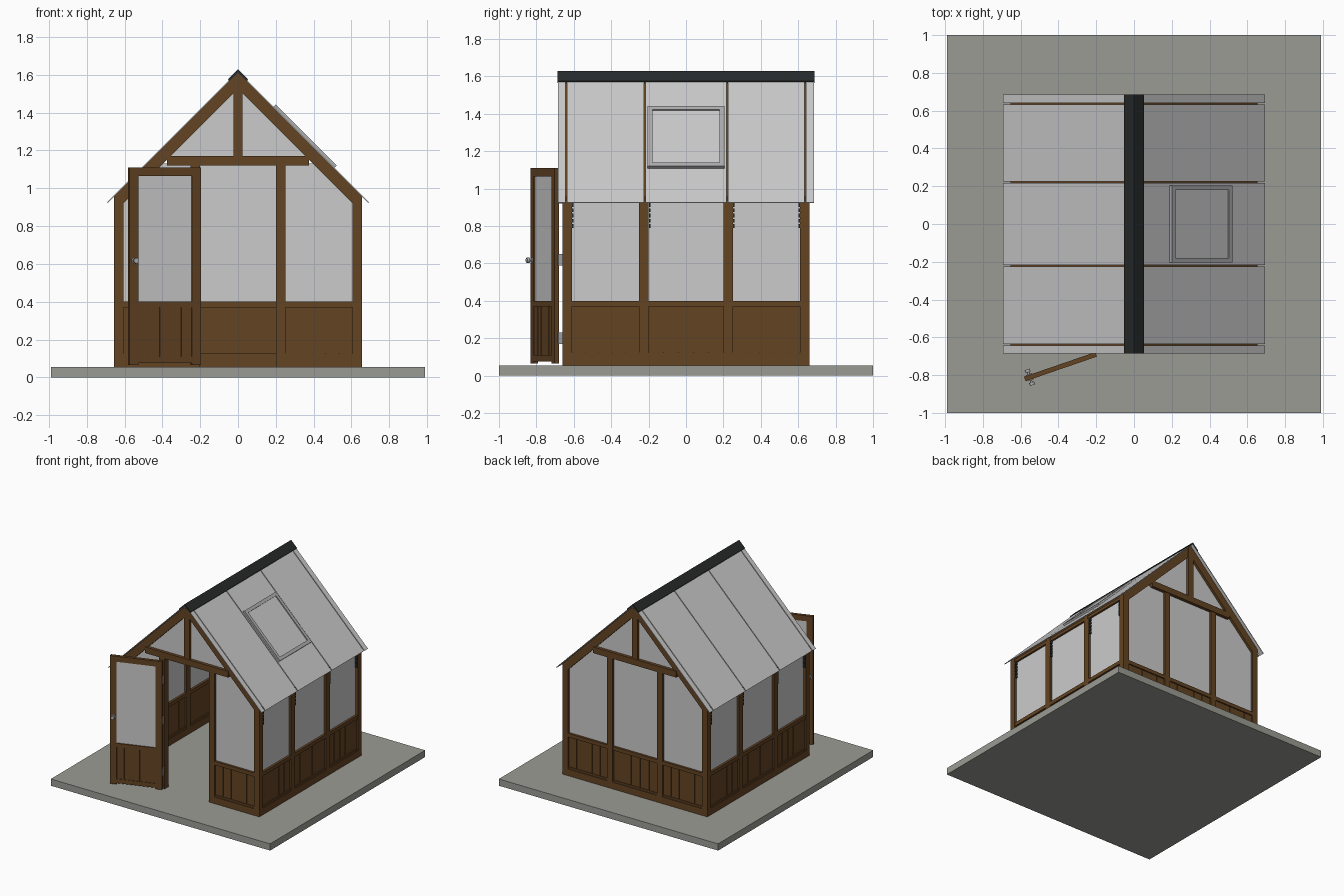
import bpy, bmesh, math
from mathutils import Matrix, Vector

if "Cube" in bpy.data.objects:
    bpy.data.objects.remove(bpy.data.objects["Cube"])


def mat(name, r, g, b):
    m = bpy.data.materials.new(name)
    m.diffuse_color = (r, g, b, 1)
    m.use_nodes = True
    m.node_tree.nodes["Principled BSDF"].inputs["Base Color"].default_value = m.diffuse_color
    return m


WOOD = mat("brown wood", 0.125, 0.056, 0.016)
GLASS = mat("pale glass", 0.60, 0.60, 0.60)
STONE = mat("grey concrete", 0.33, 0.33, 0.30)
BLACK = mat("black ridge", 0.021, 0.024, 0.024)
METAL = mat("grey metal", 0.42, 0.42, 0.43)
I = Matrix.Identity(4)


def prism(name, pts, y0, y1, m, M=I):
    """Extrude an xz outline from y0 to y1."""
    bm = bmesh.new()
    f = bm.faces.new([bm.verts.new((x, y0, z)) for x, z in pts])
    ext = bmesh.ops.extrude_face_region(bm, geom=[f])["geom"]
    bmesh.ops.translate(bm, vec=(0, y1 - y0, 0),
                        verts=[v for v in ext if isinstance(v, bmesh.types.BMVert)])
    bmesh.ops.transform(bm, matrix=M, verts=bm.verts)
    bmesh.ops.recalc_face_normals(bm, faces=bm.faces)
    me = bpy.data.meshes.new(name)
    bm.to_mesh(me)
    bm.free()
    me.materials.append(m)
    ob = bpy.data.objects.new(name, me)
    bpy.context.collection.objects.link(ob)
    return ob


def box(name, x0, x1, y0, y1, z0, z1, m, M=I):
    return prism(name, [(x0, z0), (x1, z0), (x1, z1), (x0, z1)], y0, y1, m, M)


def planks(x0, x1, y0, y1, z0, z1, M, n=5):
    """Row of upright boards with narrow grooves and a backing board."""
    w = (x1 - x0) / n
    for i in range(n):
        box("plank", x0 + i * w + 0.002, x0 + (i + 1) * w - 0.002, y0, y1, z0, z1, WOOD, M)
    box("plank_backing", x0, x1, y0 + 0.006, y1 - 0.006, z0, z1, WOOD, M)


W, D = 0.655, 0.66      # half width and half depth
IN = 0.605              # inner face of the corner posts
E = 0.925               # eave height


def lower_bay(x0, x1, v, M):
    box("sill", x0, x1, -v, -v + 0.05, 0.055, 0.11, WOOD, M)
    box("bottom_rail", x0, x1, -v + 0.006, -v + 0.044, 0.11, 0.125, WOOD, M)
    box("waist_rail", x0, x1, -v + 0.002, -v + 0.048, 0.37, 0.40, WOOD, M)
    planks(x0, x1, -v + 0.012, -v + 0.036, 0.125, 0.37, M)


# base slab
box("base_slab", -0.99, 0.99, -1, 1, 0, 0.055, STONE)

# corner posts
for sx in (-1, 1):
    for sy in (-1, 1):
        x, y = sorted((sx * IN, sx * W)), sorted((sy * 0.61, sy * D))
        box("corner_post", *x, *y, 0.055, E, WOOD)

# front and back gable walls (back is the front turned half round)
for side, M in (("front", I), ("back", Matrix.Rotation(math.pi, 4, 'Z'))):
    g0, g1 = -0.64, -0.63
    for s in (-1, 1):
        a, b = sorted((s * 0.25, s * IN))
        lower_bay(a, b, D, M)
        c, d = sorted((s * 0.2, s * 0.25))
        box(side + "_post", c, d, -D, -0.61, 0.055, 1.13, WOOD, M)
        prism(side + "_side_glass", [(s * 0.24, 0.39), (s * 0.61, 0.39), (s * 0.61, 0.94),
                                     (s * 0.42, 1.13), (s * 0.24, 1.13)], g0, g1, GLASS, M)
        prism(side + "_gable_glass", [(0, 1.15), (s * 0.39, 1.15), (0, 1.54)], g0, g1, GLASS, M)
        prism(side + "_rafter", [(0, 1.61), (s * W, 0.955), (s * W, 0.87), (0, 1.525)],
              -D, -0.61, WOOD, M)
    box(side + "_tie_beam", -0.375, 0.375, -D - 0.005, -0.605, 1.12, 1.17, WOOD, M)
    box(side + "_king_post", -0.025, 0.025, -D - 0.002, -0.608, 1.16, 1.58, WOOD, M)
    if side == "back":
        lower_bay(-0.2, 0.2, D, M)
        box("back_middle_glass", -0.2, 0.2, g0, g1, 0.39, 1.13, GLASS, M)

# long side walls
for ang in (90, -90):
    M = Matrix.Rotation(math.radians(ang), 4, 'Z')
    for a, b in ((-0.61, -0.25), (-0.2, 0.2), (0.25, 0.61)):
        lower_bay(a, b, W, M)
        box("side_glass", a, b, -W + 0.02, -W + 0.03, 0.39, E + 0.01, GLASS, M)
    for a in (-0.25, 0.2):
        box("side_post", a, a + 0.05, -W, -IN, 0.055, E, WOOD, M)
    box("eave_plate", -0.61, 0.61, -W + 0.005, -IN, E, 0.95, WOOD, M)
    # small stacked fittings at the post tops
    for u in (-0.605, -0.195, 0.255, 0.605):
        for k in range(5):
            box("post_fitting", u - 0.004, u + 0.004, -W - 0.001, -W + 0.02,
                0.79 + k * 0.028, 0.81 + k * 0.028, BLACK, M)

# inner rafters and ridge beam
for y in (-0.22, 0.22):
    for s in (-1, 1):
        prism("inner_rafter", [(0, 1.61), (s * W, 0.955), (s * W, 0.90), (0, 1.555)],
              y - 0.02, y + 0.02, WOOD)
box("ridge_beam", -0.02, 0.02, -0.62, 0.62, 1.51, 1.585, WOOD)

# roof sheets with narrow gaps between them
seams = [-0.689, -0.64, -0.22, 0.22, 0.637, 0.689]
for a, b in zip(seams, seams[1:]):
    for s in (-1, 1):
        prism("roof_sheet", [(0, 1.612), (s * 0.69, 0.922), (s * 0.694, 0.926), (0, 1.62)],
              a + 0.004, b - 0.004, GLASS)

# ridge cap
prism("ridge_cap", [(0, 1.628), (0.052, 1.576), (0.048, 1.566), (0, 1.614),
                    (-0.048, 1.566), (-0.052, 1.576)], -0.686, 0.686, BLACK)

# roof window lying on the right slope: local x runs down the slope, z is its normal
R = Matrix.Translation((0.35, 0, 1.27)) @ Matrix.Rotation(math.radians(45), 4, 'Y')
L, T, F = 0.228, 0.205, 0.026
for s in (-1, 1):
    box("roof_window_rail", *sorted((s * L, s * (L - F))), -T, T, -0.005, 0.016, METAL, R)
    box("roof_window_stile", -L, L, *sorted((s * T, s * (T - F))), -0.005, 0.016, METAL, R)
box("roof_window_pane", -L + F, L - F, -T + F, T - F, -0.003, 0.008, GLASS, R)

# open door, hinged on the left door post
H = Matrix.Translation((-0.2, -0.69, 0)) @ Matrix.Rotation(math.radians(19), 4, 'Z')
t = 0.0125
for a in (-0.4, -0.05):
    box("door_stile", a, a + 0.05, -t, t, 0.065, 1.11, WOOD, H)
for z0, z1 in ((0.075, 0.11), (0.37, 0.40), (1.065, 1.11)):
    box("door_rail", -0.35, -0.05, -t, t, z0, z1, WOOD, H)
planks(-0.35, -0.05, -0.009, 0.009, 0.11, 0.37, H)
box("door_glass", -0.35, -0.05, -0.004, 0.004, 0.40, 1.065, GLASS, H)
for z in (0.2, 0.62, 0.95):
    box("door_hinge", -0.008, 0.006, 0.006, 0.03, z - 0.03, z + 0.03, METAL, H)

# door knobs on both faces
for s in (-1, 1):
    for name, r, y0, y1 in (("knob_plate", 0.016, 0.010, 0.017), ("knob_stem", 0.006, 0.015, 0.032),
                            ("knob", 0.014, 0.028, 0.044)):
        ring = [(-0.372 + r * math.cos(i * math.pi / 8), 0.617 + r * math.sin(i * math.pi / 8))
                for i in range(16)]
        prism("door_" + name, ring, s * y0, s * y1, METAL, H)
